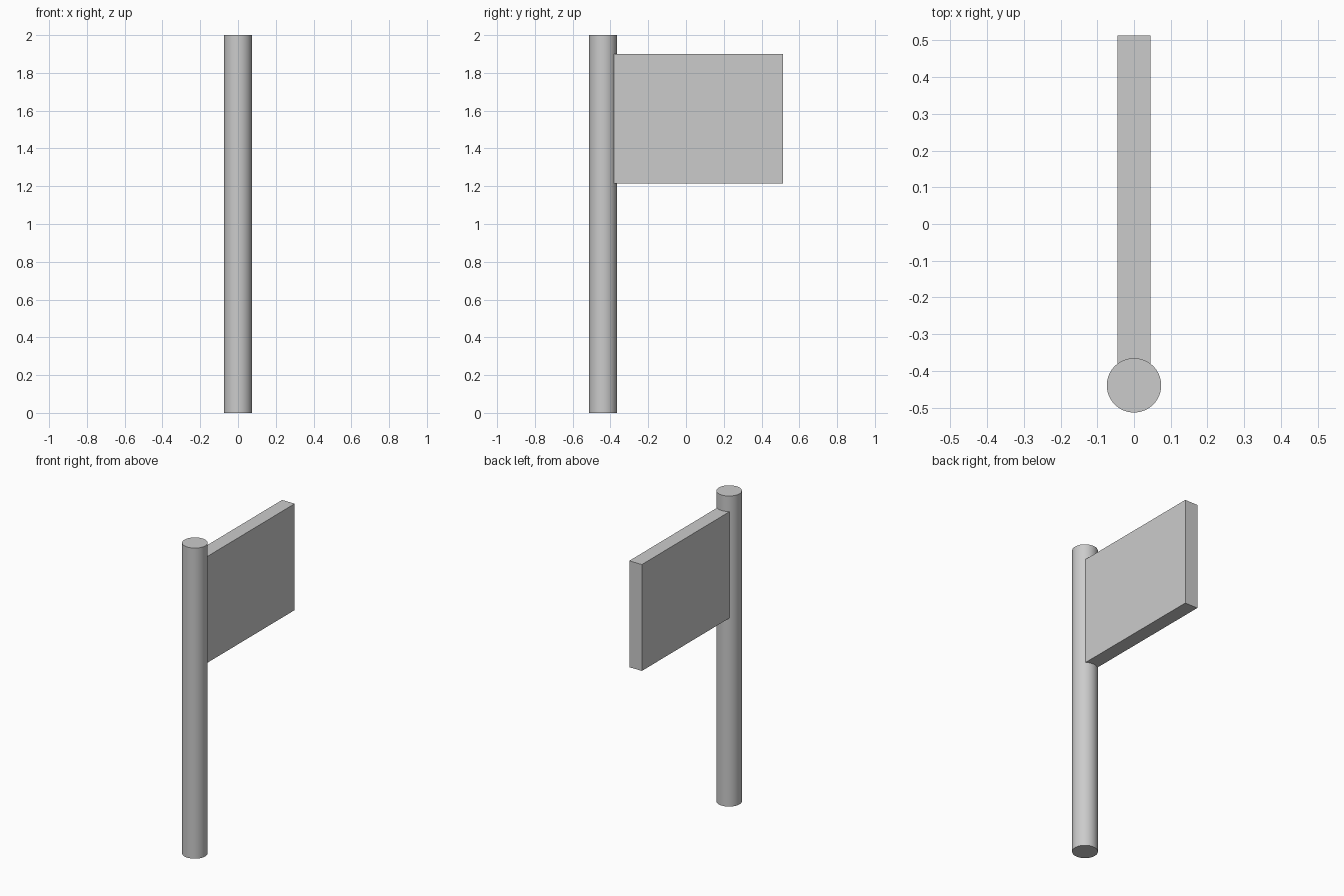
import bpy
import math

cube = bpy.data.objects.get("Cube")
if cube:
    bpy.data.objects.remove(cube, do_unlink=True)

grey = bpy.data.materials.new("light_grey")
grey.use_nodes = True
colour = (0.6, 0.6, 0.6, 1)
grey.diffuse_color = colour
grey.node_tree.nodes["Principled BSDF"].inputs["Base Color"].default_value = colour

# Round pole
height, radius, pole_y = 2.0, 0.074, -0.439
bpy.ops.mesh.primitive_cylinder_add(vertices=64, radius=radius, depth=height,
                                    location=(0, pole_y, height / 2))
pole = bpy.context.object
pole.name = "pole"
bpy.ops.object.shade_smooth_by_angle(angle=math.radians(30))
pole.data.materials.append(grey)

# Flat sign panel whose near edge sits just inside the pole
near, far, bottom, top = -0.38, 0.513, 1.215, 1.9
bpy.ops.mesh.primitive_cube_add(size=1, location=(0, (near + far) / 2, (bottom + top) / 2))
panel = bpy.context.object
panel.name = "sign_panel"
panel.scale = (0.09, far - near, top - bottom)
bpy.ops.object.transform_apply(location=False, rotation=False, scale=True)
panel.data.materials.append(grey)
